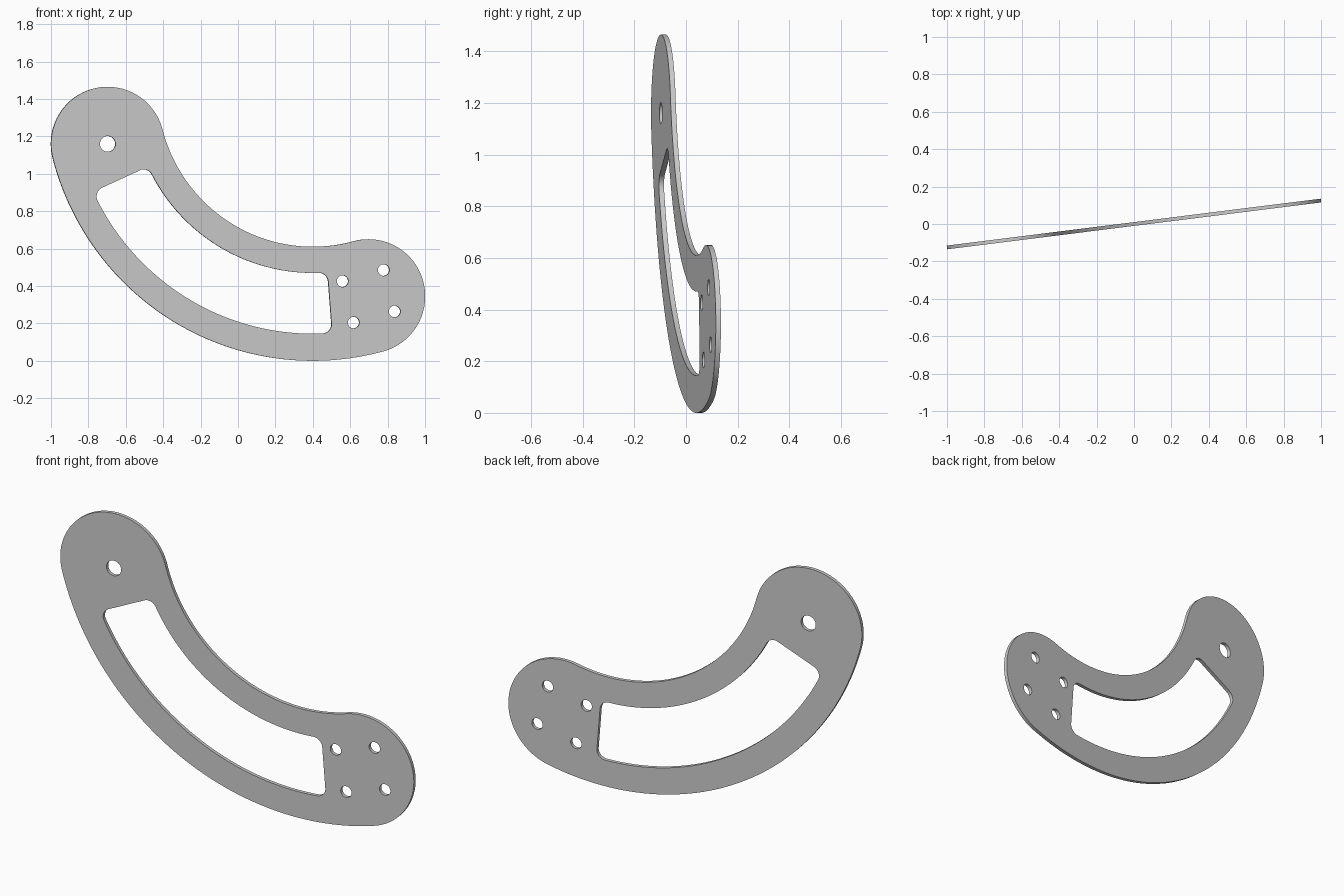
import bpy, bmesh
from math import radians, degrees, cos, sin, asin, atan2, hypot

if "Cube" in bpy.data.objects:
    bpy.data.objects.remove(bpy.data.objects["Cube"])

CENTRE = (0.403, 1.448)            # common centre of all the long arcs
R_MID, HALF_W = 1.143, 0.305       # centre line radius, half width of the plate
THICK, TURN = 0.02, 7.15


def polar(c, r, a):
    return (c[0] + r * cos(radians(a)), c[1] + r * sin(radians(a)))


def arc(c, r, a0, a1, n):
    """Arc points without the last one, so that arcs chain up."""
    return [polar(c, r, a0 + (a1 - a0) * i / n) for i in range(n)]


def plate_outline(a0, a1):
    left, right = polar(CENTRE, R_MID, a0), polar(CENTRE, R_MID, a1)
    return (arc(CENTRE, R_MID + HALF_W, a0, a1, 64)
            + arc(right, HALF_W, a1, a1 + 180, 48)
            + arc(CENTRE, R_MID - HALF_W, a1, a0, 64)
            + arc(left, HALF_W, a0 + 180, a0 + 360, 48))


def window_outline(ro, ri, a0, a1, f):
    """Ring sector with filleted corners."""
    eo, ei = degrees(asin(f / (ro - f))), degrees(asin(f / (ri + f)))
    return (arc(CENTRE, ro, a0 + eo, a1 - eo, 56)
            + arc(polar(CENTRE, ro - f, a1 - eo), f, a1 - eo, a1 + 90, 10)
            + arc(polar(CENTRE, ri + f, a1 - ei), f, a1 + 90, a1 - ei + 180, 10)
            + arc(CENTRE, ri, a1 - ei, a0 + ei, 56)
            + arc(polar(CENTRE, ri + f, a0 + ei), f, a0 + ei + 180, a0 + 270, 10)
            + arc(polar(CENTRE, ro - f, a0 + eo), f, a0 + 270, a0 + eo + 360, 10))


# Plate outline, window and bolt holes
A_LEFT, A_RIGHT = -165.4, -74.8
hub, bolt_hub = polar(CENTRE, R_MID, A_LEFT), polar(CENTRE, R_MID, A_RIGHT)
loops = [plate_outline(A_LEFT, A_RIGHT),
         window_outline(1.303, 0.978, -155.3, -85.4, 0.05),
         arc(hub, 0.042, 0, 360, 32)]
loops += [arc(polar(bolt_hub, 0.162, 60 + 90 * k), 0.031, 0, 360, 32)
          for k in range(4)]

# Filled and extruded curve, turned upright
curve = bpy.data.curves.new("curved_bracket_plate", 'CURVE')
curve.dimensions = '2D'
curve.fill_mode = 'BOTH'
curve.extrude = THICK / 2
for pts in loops:
    s = curve.splines.new('POLY')
    s.points.add(len(pts) - 1)
    for p, (x, y) in zip(s.points, pts):
        p.co = (x, y, 0, 1)
    s.use_cyclic_u = True
plate = bpy.data.objects.new("curved_bracket_plate", curve)
bpy.context.collection.objects.link(plate)
plate.rotation_euler = (radians(90), 0, radians(TURN))
bpy.context.view_layer.objects.active = plate
plate.select_set(True)
bpy.ops.object.convert(target='MESH')

# Weld rim to faces
plate = bpy.context.object
bm = bmesh.new()
bm.from_mesh(plate.data)
bmesh.ops.remove_doubles(bm, verts=bm.verts, dist=1e-5)
bmesh.ops.recalc_face_normals(bm, faces=bm.faces)
bm.to_mesh(plate.data)
bm.free()
bpy.ops.object.shade_smooth_by_angle(angle=radians(30))
